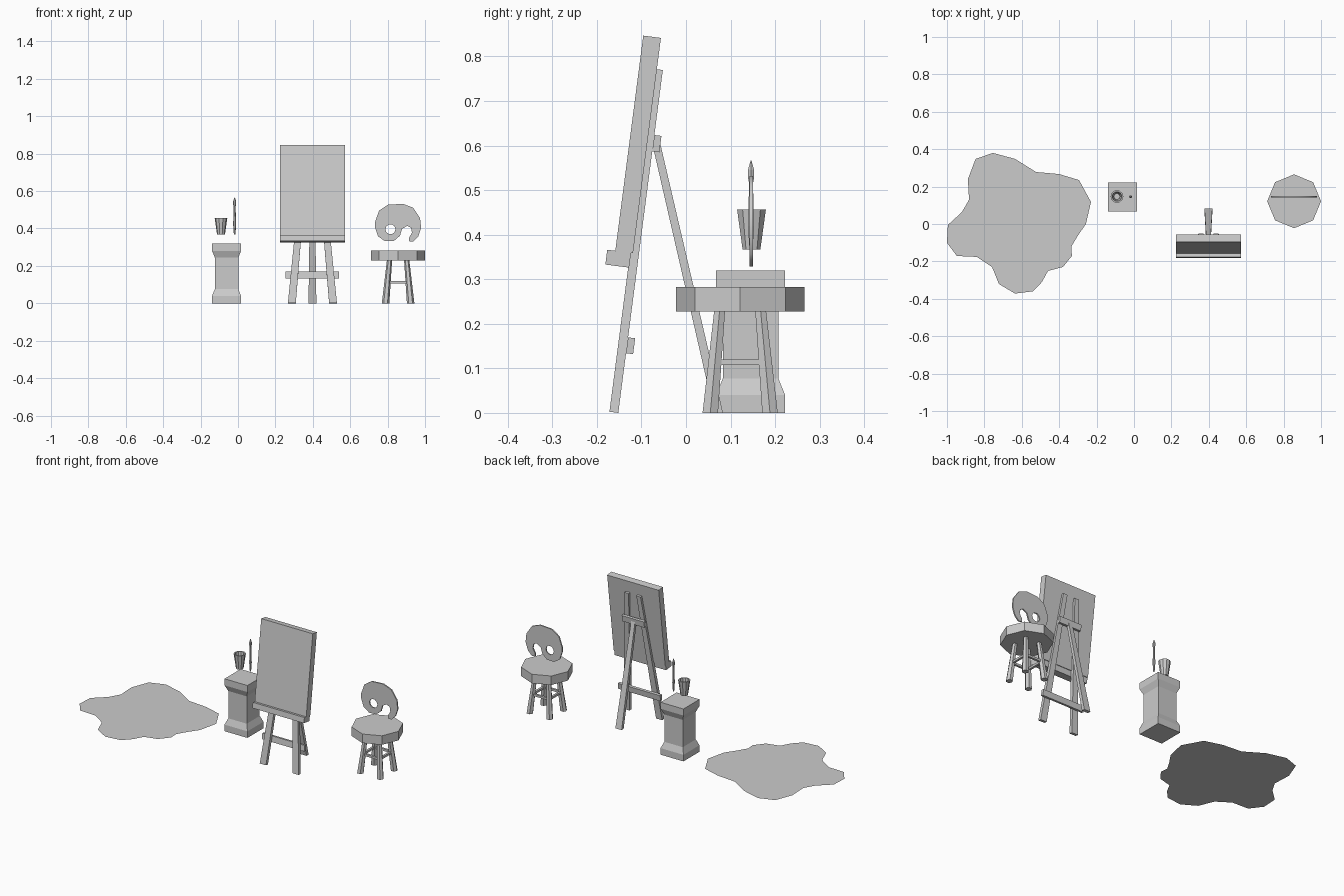
import bpy, bmesh
from math import sin, cos, pi, radians

if "Cube" in bpy.data.objects:
    bpy.data.objects.remove(bpy.data.objects["Cube"])


def ring(x, y, z, r, n, turn=0.0):
    return [(x + r * cos(turn + 2 * pi * i / n), y + r * sin(turn + 2 * pi * i / n), z) for i in range(n)]


def rect(x, y, z, hx, hy):
    return [(x - hx, y - hy, z), (x + hx, y - hy, z), (x + hx, y + hy, z), (x - hx, y + hy, z)]


def loft(name, rings):
    """Skin a stack of equal-sized rings and cap both ends."""
    bm = bmesh.new()
    loops = [[bm.verts.new(p) for p in r] for r in rings]
    for a, b in zip(loops, loops[1:]):
        for i in range(len(a)):
            j = (i + 1) % len(a)
            bm.faces.new((a[i], a[j], b[j], b[i]))
    bm.faces.new(loops[0][::-1])
    bm.faces.new(loops[-1])
    bmesh.ops.recalc_face_normals(bm, faces=bm.faces[:])
    me = bpy.data.meshes.new(name)
    bm.to_mesh(me)
    bm.free()
    ob = bpy.data.objects.new(name, me)
    bpy.context.collection.objects.link(ob)
    return ob


def block(name, x0, x1, y0, y1, z0, z1):
    x, y, hx, hy = (x0 + x1) / 2, (y0 + y1) / 2, (x1 - x0) / 2, (y1 - y0) / 2
    return loft(name, [rect(x, y, z0, hx, hy), rect(x, y, z1, hx, hy)])


# Paint puddle: flat irregular patch on the floor
puddle = [(-.995, -.005), (-.92, .064), (-.882, .13), (-.888, .24), (-.847, .348), (-.754, .38),
          (-.636, .348), (-.524, .278), (-.401, .267), (-.294, .235), (-.23, .118), (-.257, 0),
          (-.299, -.06), (-.335, -.12), (-.332, -.171), (-.38, -.23), (-.46, -.251), (-.492, -.31),
          (-.54, -.36), (-.636, -.372), (-.722, -.321), (-.759, -.23), (-.84, -.176), (-.947, -.171),
          (-1.0, -.1)]
me = bpy.data.meshes.new("paint_puddle")
me.from_pydata([(x, y, .001) for x, y in puddle][::-1], [], [list(range(len(puddle)))])
bpy.context.collection.objects.link(bpy.data.objects.new("paint_puddle", me))

# Pedestal
loft("pedestal", [rect(-.061, .145, z, h, h) for z, h in
     [(0, .0775), (.04, .0775), (.077, .0625), (.244, .0625), (.28, .0775), (.32, .0775)]])

# Cup with inner wall, and brush
loft("cup", [ring(-.091, .147, z, r, 10) for z, r in
     [(.367, .021), (.457, .034), (.457, .026), (.378, .016)]])
loft("brush", [ring(-.018, .146, z, r, 6) for z, r in
     [(.367, .004), (.42, .008), (.515, .005), (.528, .008), (.545, .008), (.567, .001)]])

# Easel: leaning parts are built upright, then tilted together
CX = .398
easel = [
    block("canvas", CX - .174, CX + .174, -.0535, -.0135, .36, .847),
    block("canvas_ledge", CX - .174, CX + .174, -.0717, -.018, .3265, .36),
    block("lower_crossbar", CX - .143, CX + .143, 0, .016, .135, .171),
    block("upper_crossbar", CX - .075, CX + .075, 0, .016, .592, .629),
]
for side, s in (("left", -1), ("right", 1)):
    easel.append(loft(f"easel_{side}_leg", [rect(CX + s * .11, -.01, 0, .021, .01),
                                            rect(CX + s * .04, -.01, .776, .014, .01)]))
for ob in easel:
    ob.location.y = -.152
    ob.rotation_euler.x = radians(-7.4)
loft("easel_back_leg", [rect(CX, .073, 0, .021, .01), rect(CX, -.068, .61, .013, .009)])

# Stool: octagonal seat, four splayed legs, rungs between them
SX, SY = .856, .1215
loft("stool_seat", [ring(SX, SY, z, .144, 8) for z in (.228, .283)])
for sx in (-1, 1):
    for sy in (-1, 1):
        loft("stool_leg", [ring(SX + sx * .067, SY + sy * .067, 0, .02, 6),
                           ring(SX + sx * .046, SY + sy * .046, .23, .014, 6)])
    o, t = .057, .0065
    block("stool_side_rung", SX + sx * o - t, SX + sx * o + t, SY - o, SY + o, .107, .12)
    block("stool_cross_rung", SX - o, SX + o, SY + sx * o - t, SY + sx * o + t, .107, .12)

# Palette: filled outline with thumb hole
outline = [(.733, .436), (.754, .495), (.802, .527), (.882, .532), (.936, .511), (.973, .457),
           (.979, .404), (.963, .356), (.936, .329), (.914, .332), (.914, .35), (.93, .377),
           (.925, .404), (.904, .414), (.877, .398), (.866, .361), (.834, .334), (.786, .332),
           (.749, .358), (.733, .404)]
hole = [p[:2] for p in ring(.815, .396, 0, .027, 10)]
cu = bpy.data.curves.new("palette", 'CURVE')
cu.dimensions, cu.fill_mode, cu.extrude = '2D', 'BOTH', .004
for pts in (outline, hole):
    sp = cu.splines.new('POLY')
    sp.points.add(len(pts) - 1)
    for p, (x, z) in zip(sp.points, pts):
        p.co = (x, z, 0, 1)
    sp.use_cyclic_u = True
palette = bpy.data.objects.new("palette", cu)
bpy.context.collection.objects.link(palette)
palette.rotation_euler.x = pi / 2
palette.location.y = .146
bpy.context.view_layer.objects.active = palette
palette.select_set(True)
bpy.ops.object.convert(target='MESH')
